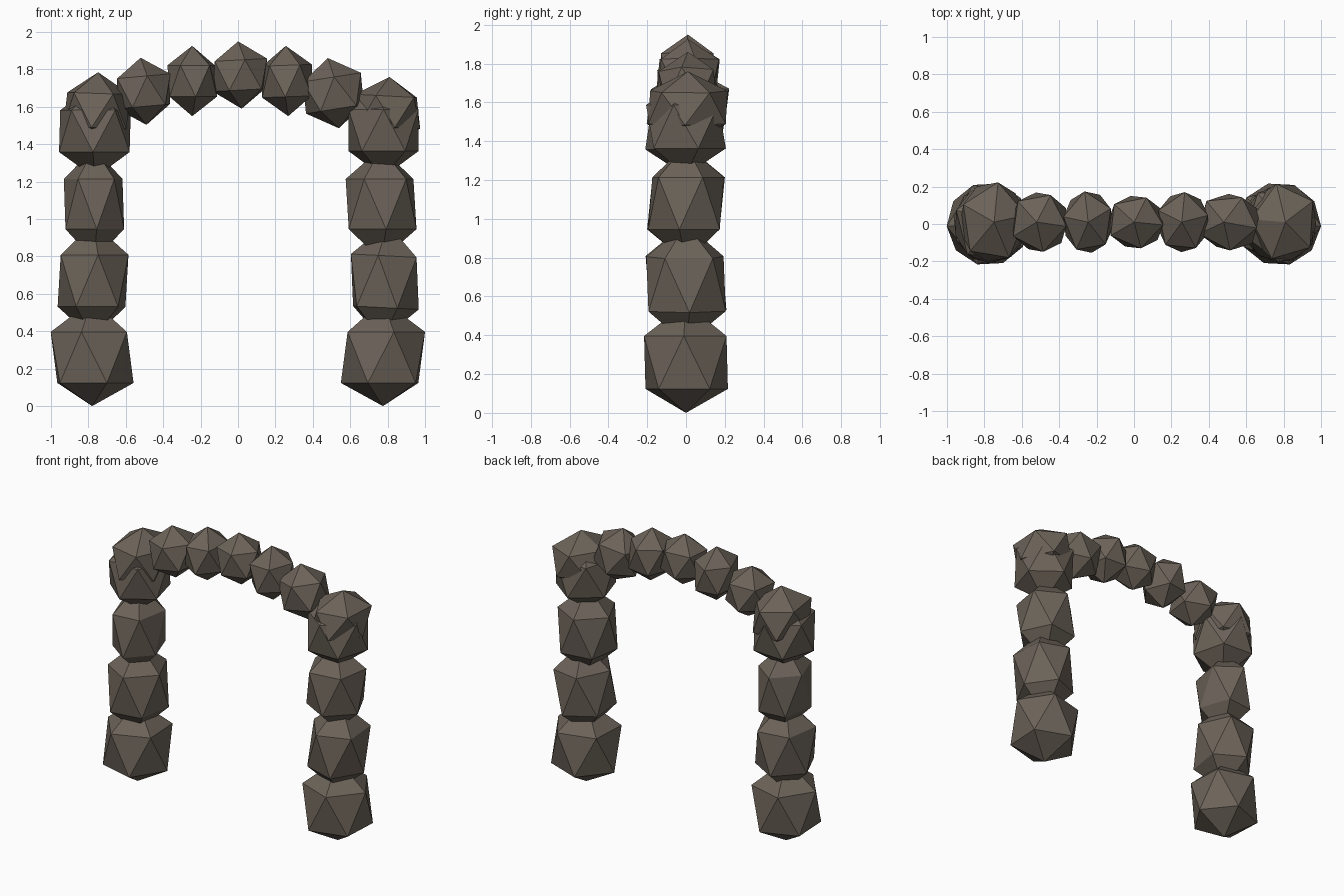
import bpy
import bmesh
from math import radians
from mathutils import Matrix, Vector

cube = bpy.data.objects.get("Cube")
if cube:
    bpy.data.objects.remove(cube, do_unlink=True)

# Single weathered stone colour
stone_mat = bpy.data.materials.new("brown_grey_stone")
stone_mat.use_nodes = True
COLOUR = (0.15, 0.125, 0.1, 1)
stone_mat.diffuse_color = COLOUR
bsdf = next(n for n in stone_mat.node_tree.nodes if n.type == "BSDF_PRINCIPLED")
bsdf.inputs["Base Color"].default_value = COLOUR
bsdf.inputs["Roughness"].default_value = 0.9

FRONT_HIGH = -18   # yaw that puts an upper corner at the front
FRONT_LOW = 18     # yaw that puts a lower corner at the front


def stone(name, centre, radii, yaw=0, lean=0):
    """Faceted boulder: a stretched icosahedron, turned and leaned sideways."""
    bm = bmesh.new()
    bmesh.ops.create_icosphere(bm, subdivisions=1, radius=1)
    bm.transform(Matrix.Translation(Vector(centre))
                 @ Matrix.Rotation(radians(lean), 4, "Y")
                 @ Matrix.Diagonal((*radii, 1))
                 @ Matrix.Rotation(radians(yaw), 4, "Z"))
    # Stones resting on the ground do not sink below it
    for v in bm.verts:
        v.co.z = max(v.co.z, 0)
    mesh = bpy.data.meshes.new(name)
    bm.to_mesh(mesh)
    bm.free()
    mesh.materials.append(stone_mat)
    obj = bpy.data.objects.new(name, mesh)
    bpy.context.collection.objects.link(obj)


# Two pillars, listed from the ground up: x, z, radii, yaw, lean
pillars = {
    "right": [
        (-0.78, 0.26, (0.248, 0.25, 0.305), FRONT_HIGH - 15, 0),
        (-0.775, 0.67, (0.215, 0.235, 0.31), FRONT_HIGH + 8, 0),
        (-0.77, 1.08, (0.185, 0.225, 0.3), FRONT_LOW + 5, 0),
        (-0.765, 1.47, (0.222, 0.235, 0.25), FRONT_LOW - 3, 0),
    ],
    "left": [
        (0.775, 0.26, (0.252, 0.25, 0.305), FRONT_HIGH + 15, 0),
        (0.785, 0.665, (0.212, 0.235, 0.31), FRONT_HIGH - 13, 3),
        (0.765, 1.08, (0.215, 0.22, 0.3), FRONT_LOW + 8, 0),
        (0.778, 1.475, (0.22, 0.23, 0.25), FRONT_HIGH, 0),
    ],
}
for side, stones in pillars.items():
    for i, (x, z, radii, yaw, lean) in enumerate(stones, 1):
        stone(f"{side}_pillar_stone_{i}", (x, 0, z), radii, yaw, lean)

# Corner stones on top of the pillars
stone("right_corner_stone", (-0.755, 0.01, 1.58), (0.2, 0.24, 0.205), FRONT_LOW - 8, 2)
stone("left_corner_stone", (0.8, 0.01, 1.575), (0.2, 0.235, 0.185), FRONT_LOW + 14, 3)

# Arch stones spanning the gap: x, z, radii, yaw, lean
arch = [
    (-0.505, 1.683, (0.17, 0.18, 0.18), FRONT_HIGH + 10, -5),
    (-0.245, 1.738, (0.15, 0.185, 0.188), FRONT_LOW + 8, 0),
    (0.01, 1.77, (0.168, 0.16, 0.18), FRONT_HIGH + 12, -3),
    (0.262, 1.738, (0.156, 0.18, 0.188), FRONT_LOW - 5, -2),
    (0.51, 1.673, (0.185, 0.17, 0.19), FRONT_HIGH + 6, -9),
]
for i, (x, z, radii, yaw, lean) in enumerate(arch, 1):
    stone(f"arch_stone_{i}", (x, 0.01, z), radii, yaw, lean)
